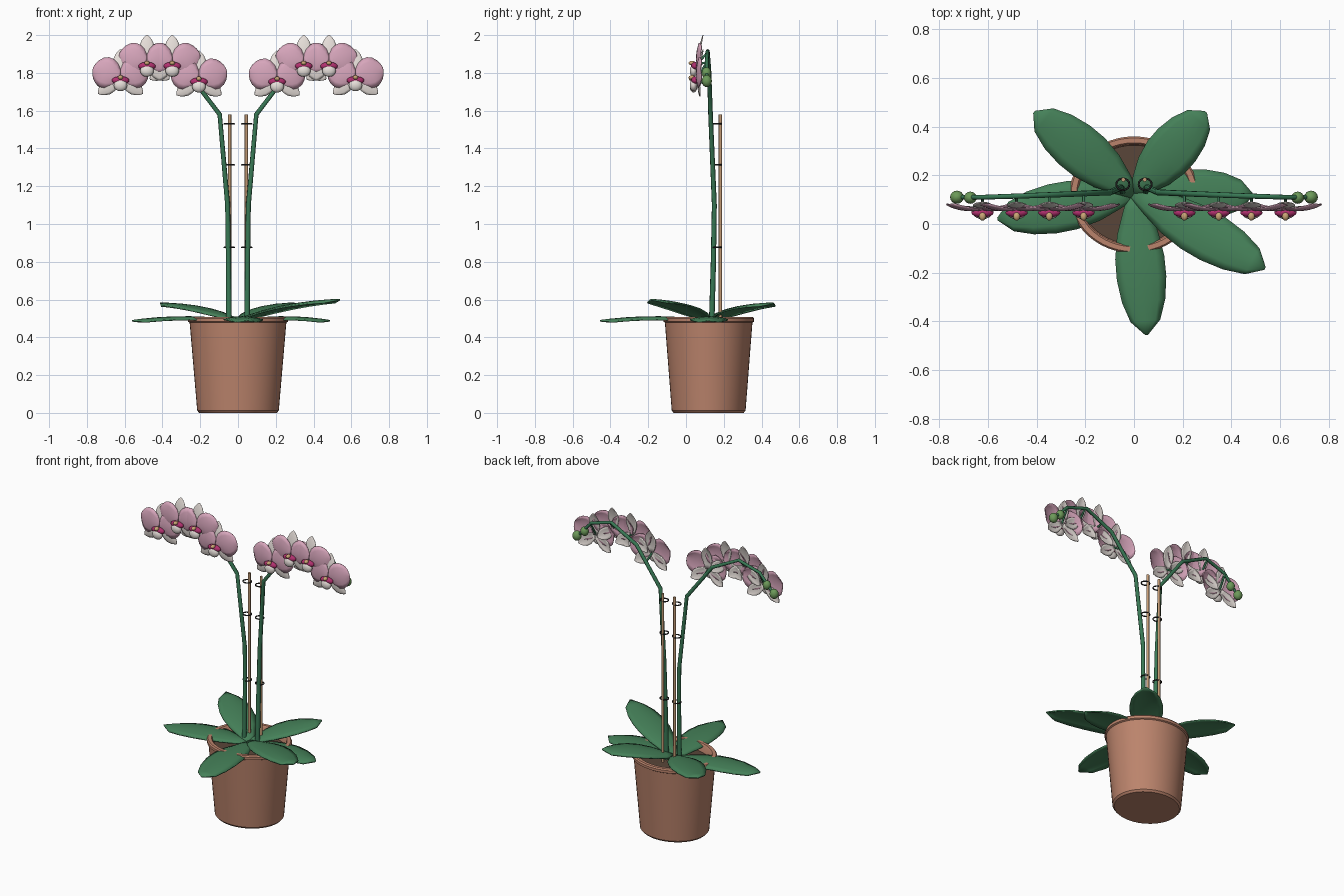
import bpy, bmesh, math
from mathutils import Vector

if "Cube" in bpy.data.objects:
    bpy.data.objects.remove(bpy.data.objects["Cube"])


def mat(name, r, g, b):
    m = bpy.data.materials.new(name)
    m.diffuse_color = (r, g, b, 1)
    m.use_nodes = True
    m.node_tree.nodes["Principled BSDF"].inputs["Base Color"].default_value = m.diffuse_color
    return m


TERRA = mat("terracotta", .50, .23, .15)
SOIL = mat("bark", .10, .06, .04)
LEAF = mat("leaf_green", .06, .22, .10)
STEM = mat("stem_green", .04, .19, .09)
BUD = mat("bud_green", .15, .32, .10)
WOOD = mat("bamboo", .55, .33, .18)
BLACK = mat("clip_black", .02, .02, .02)
PINK = mat("petal_pink", .68, .38, .50)
WHITE = mat("sepal_white", .80, .74, .70)
MAGENTA = mat("lip_magenta", .45, .03, .16)
TAN = mat("column_tan", .60, .38, .18)


def finish(name, bm, material, angle=50):
    bmesh.ops.recalc_face_normals(bm, faces=bm.faces)
    me = bpy.data.meshes.new(name)
    bm.to_mesh(me)
    bm.free()
    ob = bpy.data.objects.new(name, me)
    bpy.context.collection.objects.link(ob)
    me.materials.append(material)
    bpy.context.view_layer.objects.active = ob
    ob.select_set(True)
    bpy.ops.object.shade_smooth_by_angle(angle=math.radians(angle))
    ob.select_set(False)
    return ob


def lathe(name, profile, center, ysc, material, n=48):
    bm = bmesh.new()
    vs = [bm.verts.new((r, 0, z)) for r, z in profile]
    es = [bm.edges.new(p) for p in zip(vs, vs[1:])]
    bmesh.ops.spin(bm, geom=vs + es, axis=(0, 0, 1), cent=(0, 0, 0),
                   steps=n, angle=math.tau)
    bmesh.ops.remove_doubles(bm, verts=bm.verts, dist=1e-4)
    for v in bm.verts:
        v.co.y *= ysc
        v.co += Vector(center)
    return finish(name, bm, material, 35)


def blade(name, base, tip, normal, widths, arch, cup, thick, material, n=6):
    """Leaf-like surface from base to tip; widths are (t, half width)."""
    base, tip = Vector(base), Vector(tip)
    d = (tip - base).normalized()
    side = Vector(normal).cross(d).normalized()
    up = d.cross(side)
    bm = bmesh.new()
    rows = []
    for t, w in widths:
        row = []
        for i in range(n + 1):
            s = 2 * i / n - 1
            h = arch * 4 * t * (1 - t) - cup * s * s * min(1, w / .05)
            row.append(bm.verts.new(base.lerp(tip, t) + side * s * w + up * h))
        rows.append(row)
    for a, b in zip(rows, rows[1:]):
        for i in range(n):
            bm.faces.new((a[i], a[i + 1], b[i + 1], b[i]))
    ob = finish(name, bm, material)
    m = ob.modifiers.new("thickness", 'SOLIDIFY')
    m.thickness, m.offset = thick, 0
    return ob


def tube(name, pts, radius, material, taper=1, cyclic=False):
    cu = bpy.data.curves.new(name, 'CURVE')
    cu.dimensions = '3D'
    cu.bevel_depth, cu.bevel_resolution = radius, 2
    cu.use_fill_caps = True
    sp = cu.splines.new('POLY')
    sp.points.add(len(pts) - 1)
    sp.use_cyclic_u = cyclic
    for i, p in enumerate(pts):
        sp.points[i].co = (*p, 1)
        sp.points[i].radius = 1 + (taper - 1) * i / (len(pts) - 1)
    ob = bpy.data.objects.new(name, cu)
    bpy.context.collection.objects.link(ob)
    cu.materials.append(material)
    return ob


def ball(name, c, scale, material):
    bm = bmesh.new()
    bmesh.ops.create_uvsphere(bm, u_segments=16, v_segments=10, radius=1)
    for v in bm.verts:
        v.co = Vector(a * b for a, b in zip(v.co, scale)) + Vector(c)
    return finish(name, bm, material)


# Pot and soil, slightly oval in plan
PC = (0, .12, 0)
lathe("pot", [(0, 0), (.205, 0), (.216, .012), (.256, .478), (.265, .483), (.265, .5),
              (.258, .508), (.236, .508), (.229, .5), (.222, .43), (0, .43)], PC, .905, TERRA)
lathe("soil", [(0, .435), (.226, .435), (.226, .455), (0, .462)], PC, .905, SOIL)

# Leaves
LW = [(0, .022), (.12, .05), (.28, .083), (.45, .1), (.6, .101), (.76, .088), (.9, .06), (1, .004)]
leaf_tips = [(-.41, .46, .58), (.295, .46, .58), (.487, .12, .488),
             (.538, -.183, .6), (.052, -.455, .488), (-.56, .02, .488)]
for i, tip in enumerate(leaf_tips):
    high = tip[2] > .5
    blade(f"leaf_{i}", (0, .125, .495 if high else .488), tip, (0, 0, 1), LW,
          .022 if high else .02, .014, .008, LEAF)

# Flower part outlines
PETAL = [(0, .012), (.08, .042), (.22, .066), (.4, .08), (.58, .082), (.75, .071),
         (.88, .052), (.96, .03), (1, .006)]
SEPAL = [(0, .012), (.2, .026), (.45, .038), (.65, .038), (.82, .027), (.93, .014), (1, .002)]
FRONT = (0, -1, 0)


def flower(tag, x, z, anchor):
    def at(dx, y, dz):
        return (x + dx, y, z + dz)
    blade(f"top_sepal_{tag}", at(0, .066, 0), at(0, .09, .152), FRONT, SEPAL, .008, .008, .004, WHITE)
    for s in (-1, 1):
        blade(f"petal_{tag}_{s}", at(s * .004, .058, .006), at(s * .145, .078, .052), FRONT,
              PETAL, .012, .012, .004, PINK)
        blade(f"low_sepal_{tag}_{s}", at(0, .066, 0), at(s * .118, .076, -.082), FRONT,
              SEPAL, .008, .008, .004, WHITE)
    ball(f"lip_{tag}", at(0, .047, -.012), (.046, .02, .022), MAGENTA)
    ball(f"lip_front_{tag}", at(0, .04, -.037), (.036, .02, .032), WHITE)
    ball(f"column_{tag}", at(0, .032, .004), (.014, .018, .012), TAN)
    tube(f"pedicel_{tag}", [at(0, .06, 0), anchor], .006, STEM)


# Spikes with stakes, clips, flowers and buds, mirrored left and right
for s, lr in ((-1, "left"), (1, "right")):
    path = [(.048, .135, .44), (.05, .145, .8), (.055, .15, 1.1), (.097, .13, 1.58),
            (.28, .122, 1.82), (.47, .115, 1.915), (.62, .11, 1.87), (.71, .11, 1.77)]
    tube(f"stem_{lr}", [(s * x, y, z) for x, y, z in path], .015, STEM, .6)
    tube(f"stake_{lr}", [(s * .044, .182, .44), (s * .044, .182, 1.58)], .009, WOOD)
    for z in (.876, 1.313, 1.53):
        ring = [(s * .046 + .027 * math.cos(a), .163 + .024 * math.sin(a), z)
                for a in (math.tau * k / 16 for k in range(16))]
        tube(f"clip_{lr}_{z}", ring, .004, BLACK, cyclic=True)
    blooms = [(.207, 1.765, 1.73), (.348, 1.848, 1.855), (.482, 1.848, 1.91), (.622, 1.772, 1.865)]
    for i, (x, z, az) in enumerate(blooms):
        flower(f"{lr}_{i}", s * x, z, (s * x, .115, az))
    ball(f"bud_end_{lr}", (s * .727, .11, 1.757), (.028, .027, .032), BUD)
    ball(f"bud_inner_{lr}", (s * .672, .108, 1.8), (.026, .025, .03), BUD)
